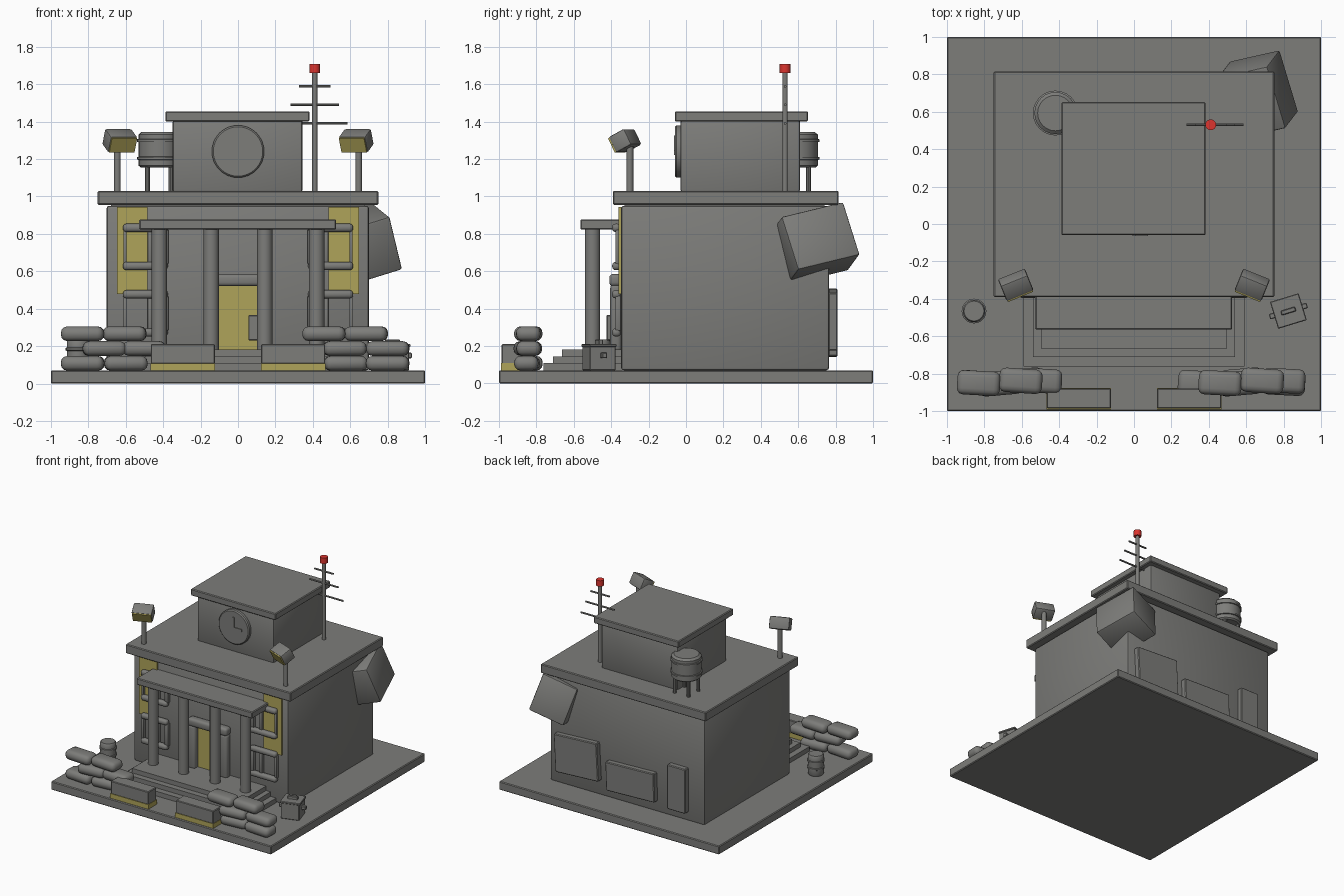
import bpy, bmesh, math
from mathutils import Matrix, Vector

if "Cube" in bpy.data.objects:
    bpy.data.objects.remove(bpy.data.objects["Cube"])


def material(name, rgb):
    m = bpy.data.materials.new(name)
    m.diffuse_color = (*rgb, 1)
    m.use_nodes = True
    m.node_tree.nodes["Principled BSDF"].inputs["Base Color"].default_value = m.diffuse_color
    return m


GREY = material("concrete_grey", (0.205, 0.205, 0.195))
YELLOW = material("dull_yellow", (0.43, 0.37, 0.10))
RED = material("signal_red", (0.72, 0.035, 0.028))


def finish(name, bm, mat):
    bmesh.ops.recalc_face_normals(bm, faces=bm.faces)
    me = bpy.data.meshes.new(name)
    bm.to_mesh(me)
    bm.free()
    me.materials.append(mat)
    me.shade_smooth()
    me.set_sharp_from_angle(angle=math.radians(35))
    ob = bpy.data.objects.new(name, me)
    bpy.context.collection.objects.link(ob)
    return ob


def block(name, centre, size, mat=GREY, bevel=0.0, seg=2, rot=None):
    """Box by centre and size, optional rounded edges and rotation."""
    bm = bmesh.new()
    bmesh.ops.create_cube(bm, size=1, matrix=Matrix.Diagonal((*size, 1)))
    if bevel:
        bmesh.ops.bevel(bm, geom=bm.edges[:], offset=bevel, segments=seg,
                        profile=0.5, affect='EDGES', clamp_overlap=True)
    bm.transform(Matrix.Translation(centre) @ (rot or Matrix()))
    return finish(name, bm, mat)


def span(name, x, y, z, mat=GREY, bevel=0.0, seg=2):
    """Box by its ranges on the three axes."""
    r = (x, y, z)
    return block(name, [(a + b) / 2 for a, b in r], [b - a for a, b in r], mat, bevel, seg)


def lathe(name, centre, profile, mat=GREY, sides=24, rot=None):
    """Closed turned shape from (radius, height) points."""
    bm = bmesh.new()
    rings = [[bm.verts.new((r * math.cos(math.tau * i / sides),
                            r * math.sin(math.tau * i / sides), h))
              for i in range(sides)] for r, h in profile]
    for a, b in zip(rings, rings[1:]):
        for i in range(sides):
            j = (i + 1) % sides
            bm.faces.new((a[i], a[j], b[j], b[i]))
    bm.faces.new(rings[0][::-1])
    bm.faces.new(rings[-1])
    bm.transform(Matrix.Translation(centre) @ (rot or Matrix()))
    return finish(name, bm, mat)


def rod(name, x, y, z0, z1, r, mat=GREY, sides=16):
    return lathe(name, (x, y, 0), [(r, z0), (r, z1)], mat, sides)


def turn(deg, axis):
    return Matrix.Rotation(math.radians(deg), 4, axis)


# Ground slab, main hall, roof and upper storey
span("base_slab", (-1, 1), (-1, 1), (0, 0.07), bevel=0.006, seg=1)
span("main_hall", (-0.703, 0.70), (-0.347, 0.765), (0.07, 0.95), bevel=0.015)
span("main_roof", (-0.75, 0.75), (-0.39, 0.815), (0.955, 1.03), bevel=0.006, seg=1)
span("roof_core", (-0.68, 0.68), (-0.33, 0.74), (0.93, 0.97))
span("upper_storey", (-0.35, 0.345), (-0.03, 0.61), (1.02, 1.41), bevel=0.015)
span("upper_roof", (-0.388, 0.382), (-0.06, 0.652), (1.40, 1.455), bevel=0.006, seg=1)

# Clock face and hands
lathe("clock_face", (0, -0.02, 1.24), [(0.14, 0), (0.14, 0.03), (0.132, 0.038)],
      sides=32, rot=turn(90, 'X'))
span("clock_minute_hand", (-0.008, 0.008), (-0.064, -0.056), (1.225, 1.325))
span("clock_hour_hand", (-0.008, 0.075), (-0.064, -0.056), (1.222, 1.245))

# Aerial
rod("aerial_mast", 0.41, 0.53, 1.02, 1.67, 0.014)
rod("aerial_beacon", 0.41, 0.53, 1.66, 1.708, 0.029, RED)
for z, half in ((1.588, 0.085), (1.49, 0.13), (1.39, 0.175)):
    lathe("aerial_crossbar", (0.41, 0.53, z), [(0.007, -half), (0.007, half)],
          sides=10, rot=turn(90, 'Y'))

# Water tank on legs
lathe("water_tank", (-0.42, 0.593, 0),
      [(0.10, 1.155), (0.112, 1.165), (0.112, 1.195), (0.12, 1.197), (0.12, 1.21),
       (0.112, 1.212), (0.112, 1.29), (0.12, 1.292), (0.12, 1.305), (0.112, 1.307),
       (0.112, 1.33), (0.095, 1.345)])
for sx in (-1, 1):
    for sy in (-1, 1):
        rod("tank_leg", -0.42 + 0.063 * sx, 0.593 + 0.063 * sy, 1.02, 1.17, 0.014, sides=10)

for s in (-1, 1):
    # Floodlights turned inwards and down
    rod("floodlight_pole", 0.645 * s, -0.30, 1.02, 1.27, 0.018)
    aim = turn(-22 * s, 'Z') @ turn(27, 'X')
    c = Vector((0.632 * s, -0.325, 1.298))
    block("floodlight_housing", c, (0.155, 0.10, 0.095), bevel=0.01, rot=aim)
    block("floodlight_lens", c + aim @ Vector((0, -0.052, 0)), (0.145, 0.009, 0.085),
          YELLOW, rot=aim)

    # Yellow wall bands
    block("wall_band", (0.565 * s, -0.351, 0.71), (0.165, 0.018, 0.465), YELLOW)

    # Window frames, two storeys
    for z in (0.73, 0.375):
        for dz in (-0.102, 0.102):
            block("window_rail", (0.495 * s, -0.372, z + dz), (0.24, 0.046, 0.044),
                  bevel=0.018, seg=3)
        for x, w in ((0.604, 0.018), (0.47, 0.025), (0.39, 0.035)):
            block("window_post", (x * s, -0.363, z), (w, 0.03, 0.19), bevel=0.006)

    # Porch columns
    for x in (0.42, 0.143):
        rod("porch_column", x * s, -0.50, 0.17, 0.83, 0.041, sides=24)

    # Door side posts
    block("door_post", (0.145 * s, -0.375, 0.35), (0.07, 0.06, 0.36), bevel=0.02, seg=3)

    # Street barriers with a yellow foot
    block("barrier", (0.295 * s, -0.933, 0.157), (0.342, 0.107, 0.106), bevel=0.005, seg=1)
    block("barrier_foot", (0.295 * s, -0.933, 0.088), (0.346, 0.114, 0.04), YELLOW)

# Porch canopy, door and steps
span("porch_canopy", (-0.528, 0.525), (-0.565, -0.34), (0.823, 0.877), bevel=0.006, seg=1)
span("door", (-0.12, 0.12), (-0.36, -0.34), (0.17, 0.53), YELLOW)
span("door_lintel", (-0.18, 0.18), (-0.41, -0.34), (0.52, 0.585), bevel=0.02, seg=3)
span("door_box", (0.055, 0.11), (-0.425, -0.35), (0.23, 0.365), bevel=0.004, seg=1)
for x, y, z in ((0.59, -0.762, 0.108), (0.54, -0.712, 0.145), (0.498, -0.664, 0.182)):
    span("porch_step", (-x, x), (y, -0.34), (0.06, z))

# Stacked sandbags: x centres for each layer
for side, layers in (("left", ((-0.83, -0.60), (-0.715, -0.50), (-0.83, -0.605))),
                     ("right", ((0.35, 0.575, 0.80), (0.57, 0.80), (0.46, 0.685)))):
    for k, xs in enumerate(layers):
        for i, x in enumerate(xs):
            wob = (-4, 5, -3)[(i + k) % 3]
            block(side + "_sandbag", (x, -0.85 + 0.012 * (i % 2), 0.108 + 0.079 * k),
                  (0.23, 0.13, 0.078), bevel=0.034, seg=3, rot=turn(wob, 'Z'))

# Barrel
lathe("barrel", (-0.855, -0.465, 0.07),
      [(0.055, 0), (0.06, 0.01), (0.06, 0.05), (0.066, 0.053), (0.066, 0.065),
       (0.06, 0.068), (0.06, 0.105), (0.066, 0.108), (0.066, 0.12), (0.06, 0.123),
       (0.06, 0.155), (0.053, 0.165)])

# Small generator with cross bar and top handle
gen = turn(17, 'Z')
gc = Vector((0.825, -0.465, 0))
for name, off, size in (("generator_body", (0, 0, 0.135), (0.145, 0.145, 0.13)),
                        ("generator_lid", (0, 0, 0.203), (0.16, 0.15, 0.016)),
                        ("generator_bar", (0, 0, 0.15), (0.21, 0.03, 0.03)),
                        ("generator_handle", (0, 0, 0.22), (0.08, 0.025, 0.03))):
    block(name, gc + gen @ Vector(off), size, bevel=0.004, seg=1, rot=gen)

# Tilted block wedged into the rear corner
n, u = Vector((0.93, 0.21, 0.29)).normalized(), Vector((-0.28, 0.93, 0.225))
u = (u - n * u.dot(n)).normalized()
v = n.cross(u)
tilt = Matrix((n, u, v)).transposed().to_4x4()
block("tilted_corner_block", (0.66, 0.69, 0.748), (0.29, 0.355, 0.305), bevel=0.012, rot=tilt)

# Rear wall panels
for x, z, w, h, a in ((0.435, 0.34, 0.39, 0.31, 3), (-0.055, 0.27, 0.44, 0.235, 2),
                      (-0.475, 0.325, 0.165, 0.365, 0)):
    block("rear_panel", (x, 0.785, z), (w, 0.05, h), bevel=0.006, seg=1, rot=turn(a, 'Y'))
